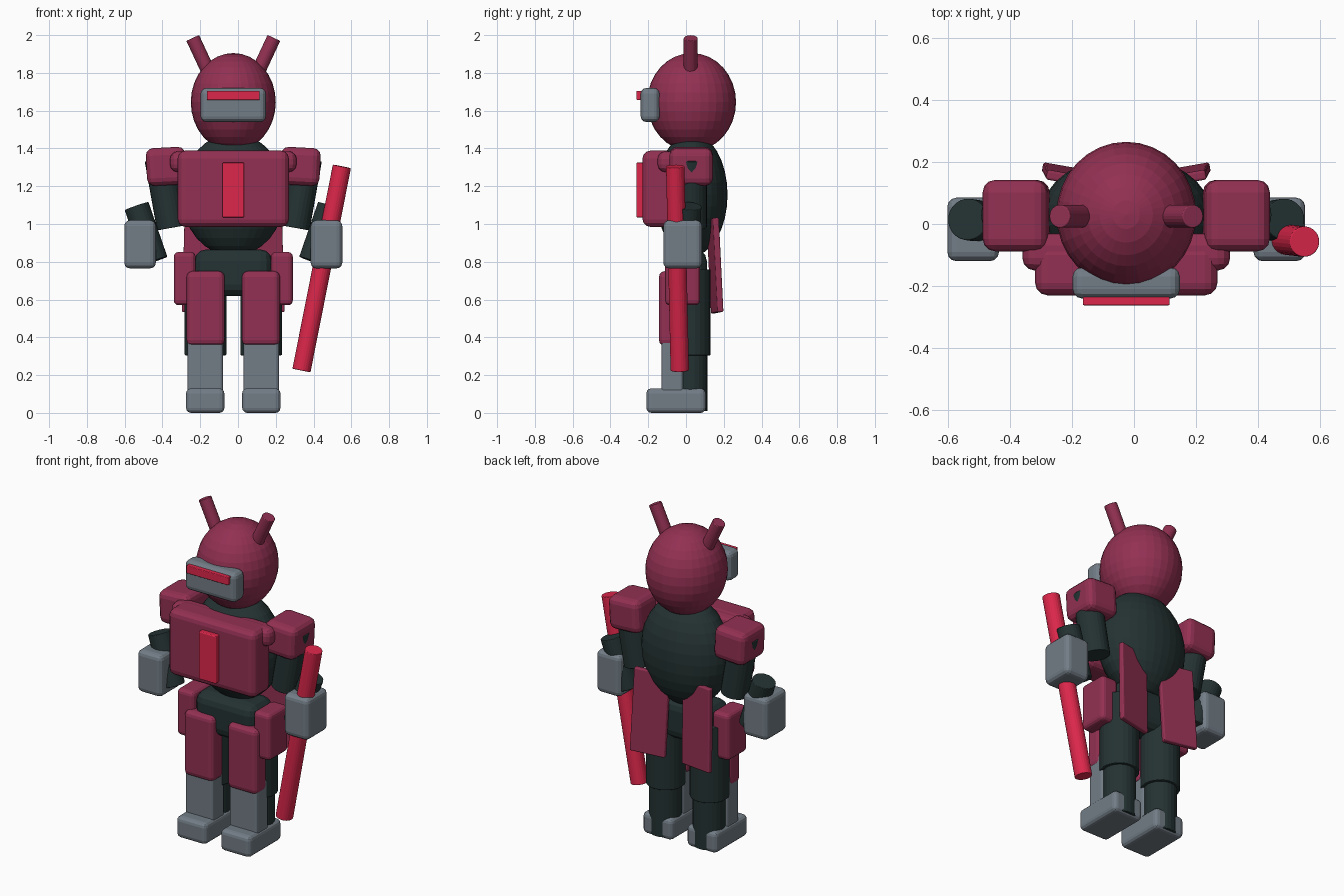
import bpy
import math
from mathutils import Vector

cube = bpy.data.objects.get("Cube")
if cube:
    bpy.data.objects.remove(cube)

CX = -0.025  # the body's mirror plane


def material(name, rgb):
    mat = bpy.data.materials.new(name)
    mat.use_nodes = True
    colour = (*rgb, 1)
    mat.diffuse_color = colour
    mat.node_tree.nodes["Principled BSDF"].inputs["Base Color"].default_value = colour
    return mat


MAROON = material("maroon armour", (0.29, 0.03, 0.085))
RED = material("bright red", (0.72, 0.02, 0.07))
GREY = material("steel grey", (0.17, 0.205, 0.24))
DARK = material("dark under suit", (0.018, 0.032, 0.032))


def finish(name, mat, bevel=0.0):
    obj = bpy.context.object
    obj.name = name
    obj.data.materials.append(mat)
    if bevel:
        mod = obj.modifiers.new("Rounded edges", "BEVEL")
        mod.width = bevel
        mod.segments = 3
        mod.limit_method = "ANGLE"
    return obj


def box(name, mat, x, y, z, bevel=0.0, turn=(0, 0, 0)):
    """Rounded box from its (low, high) extents on each axis."""
    spans = (x, y, z)
    bpy.ops.mesh.primitive_cube_add(size=1, location=[sum(s) / 2 for s in spans])
    obj = bpy.context.object
    obj.scale = [abs(s[1] - s[0]) for s in spans]
    bpy.ops.object.transform_apply(location=False, rotation=False, scale=True)
    obj.rotation_euler = [math.radians(a) for a in turn]
    return finish(name, mat, bevel)


def ball(name, mat, centre, radii):
    bpy.ops.mesh.primitive_uv_sphere_add(segments=32, ring_count=16, location=centre)
    bpy.context.object.scale = radii
    return finish(name, mat)


def rod(name, mat, start, end, radius):
    a, b = Vector(start), Vector(end)
    bpy.ops.mesh.primitive_cylinder_add(
        vertices=24, radius=radius, depth=(b - a).length, location=(a + b) / 2)
    bpy.context.object.rotation_euler = (b - a).to_track_quat("Z", "Y").to_euler()
    return finish(name, mat, 0.004)


def centred(half):
    return (CX - half, CX + half)


# Head and visor
ball("head", MAROON, (CX, 0.03, 1.645), (0.225, 0.235, 0.26))
box("visor", GREY, centred(0.173), (-0.24, -0.14), (1.54, 1.72), 0.03)
box("visor_slit", RED, centred(0.14), (-0.262, -0.22), (1.657, 1.705), 0.004)

# Torso
ball("torso", DARK, (CX, 0.03, 1.155), (0.275, 0.19, 0.325))
box("chest_plate", MAROON, centred(0.294), (-0.23, -0.06), (0.985, 1.388), 0.04)
box("chest_stripe", RED, centred(0.058), (-0.262, -0.2), (1.035, 1.325), 0.006)
box("collar", MAROON, centred(0.335), (-0.15, -0.03), (1.275, 1.385), 0.04)
box("pelvis", DARK, centred(0.205), (-0.11, 0.11), (0.62, 0.865), 0.06)

# Mirrored limbs and armour
for label, s in (("left", 1), ("right", -1)):
    def at(offset):
        return CX + s * offset

    def span(a, b):
        return (at(a), at(b))

    rod(label + "_antenna", MAROON, (at(0.11), 0.025, 1.76), (at(0.215), 0.025, 1.985), 0.037)

    # Arm
    box(label + "_shoulder_pad", MAROON, span(0.25, 0.46), (-0.088, 0.142),
        (1.205, 1.405), 0.04, (0, s * 3, 0))
    rod(label + "_upper_arm", DARK, (at(0.39), 0.03, 1.345), (at(0.325), 0.03, 0.98), 0.08)
    rod(label + "_forearm", DARK, (at(0.512), 0.015, 1.095), (at(0.412), 0.0, 0.805), 0.067)
    box(label + "_hand", GREY, span(0.41, 0.577), (-0.12, 0.085), (0.765, 1.02), 0.03)

    # Skirt armour
    box(label + "_side_skirt", MAROON, span(0.2, 0.315), (-0.11, 0.075), (0.57, 0.852), 0.025)
    box(label + "_back_skirt", MAROON, span(0.052, 0.265), (0.137, 0.169),
        (0.53, 1.03), 0.008, (2.5, -s * 2, s * 10))

    # Leg
    rod(label + "_thigh", DARK, (at(0.147), 0.02, 0.76), (at(0.147), 0.02, 0.305), 0.11)
    rod(label + "_shin", DARK, (at(0.147), 0.022, 0.35), (at(0.147), 0.022, 0.01), 0.092)
    box(label + "_thigh_plate", MAROON, span(0.046, 0.247), (-0.143, -0.03), (0.355, 0.75), 0.03)
    box(label + "_shin_plate", GREY, span(0.055, 0.242), (-0.13, -0.015), (0.08, 0.42), 0.015)
    box(label + "_foot", GREY, span(0.047, 0.25), (-0.21, 0.105), (0.0, 0.13), 0.027)

# Staff held in the left hand
rod("staff", RED, (0.336, -0.033, 0.225), (0.55, -0.057, 1.305), 0.049)
